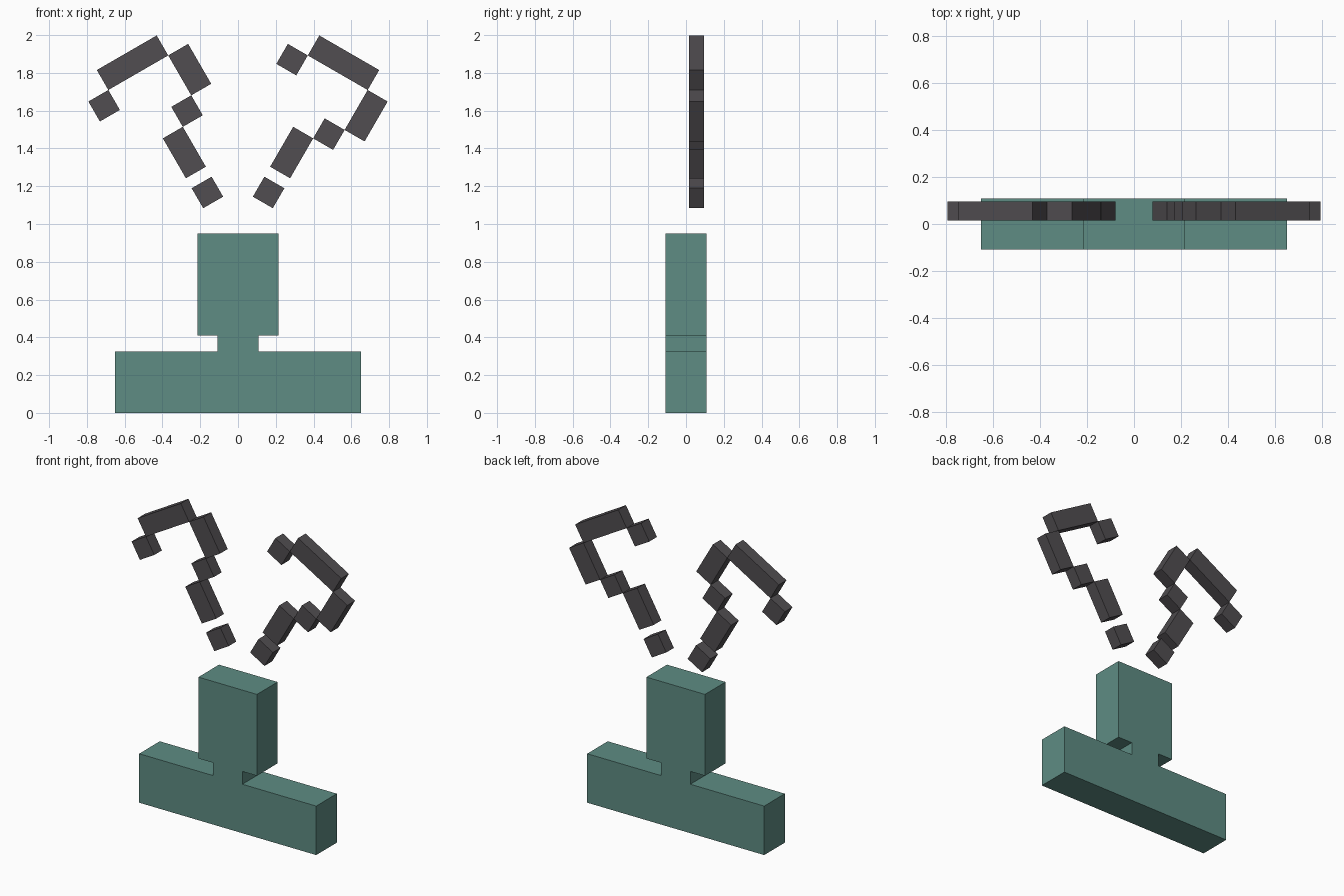
import bpy, bmesh, math
from mathutils import Matrix, Vector

default = bpy.data.objects.get("Cube")
if default:
    bpy.data.objects.remove(default, do_unlink=True)


def make_material(name, rgb):
    mat = bpy.data.materials.new(name)
    mat.use_nodes = True
    colour = (*rgb, 1.0)
    mat.diffuse_color = colour
    mat.node_tree.nodes["Principled BSDF"].inputs["Base Color"].default_value = colour
    return mat


def make_object(name, bm, mat):
    bmesh.ops.recalc_face_normals(bm, faces=bm.faces)
    mesh = bpy.data.meshes.new(name)
    bm.to_mesh(mesh)
    bm.free()
    mesh.materials.append(mat)
    obj = bpy.data.objects.new(name, mesh)
    bpy.context.collection.objects.link(obj)
    return obj


teal = make_material("muted teal", (0.112, 0.262, 0.227))
charcoal = make_material("charcoal grey", (0.082, 0.075, 0.082))

# Body: stepped half profile (half width, height), mirrored and extruded in depth
half = [(0.65, 0), (0.65, 0.325), (0.108, 0.325), (0.108, 0.41),
        (0.215, 0.41), (0.215, 0.95)]
outline = half + [(-x, z) for x, z in reversed(half)]
DEPTH = 0.216
bm = bmesh.new()
face = bm.faces.new([bm.verts.new((x, -DEPTH / 2, z)) for x, z in outline])
extruded = bmesh.ops.extrude_face_region(bm, geom=[face])
moved = [v for v in extruded["geom"] if isinstance(v, bmesh.types.BMVert)]
bmesh.ops.translate(bm, verts=moved, vec=(0, DEPTH, 0))
make_object("body", bm, teal)

# Floating curl: blocks on a square grid (across, up, width, height in cells)
CELL = 0.122
blocks = {
    "dot": (0, 0, 1, 1),
    "stem": (0, 2, 1, 2),
    "link": (1, 3.5, 1, 1),
    "side": (2, 5, 1, 2),
    "top": (0, 6.5, 3, 1),
    "tip": (-2, 5.5, 1, 1),
}

# The same curl leans outward on each side
for side, sign in (("left", 1), ("right", -1)):
    place = (Matrix.Translation((sign * 0.162, 0.055, 1.167))
             @ Matrix.Rotation(sign * math.radians(30), 4, "Y"))
    for part, (across, up, width, height) in blocks.items():
        bm = bmesh.new()
        bmesh.ops.create_cube(bm, size=1)
        bmesh.ops.scale(bm, verts=bm.verts, vec=(width * CELL, 0.08, height * CELL))
        bmesh.ops.translate(bm, verts=bm.verts,
                            vec=Vector((across, 0, up)) * CELL)
        bm.transform(place)
        make_object(f"{side}_curl_{part}", bm, charcoal)
